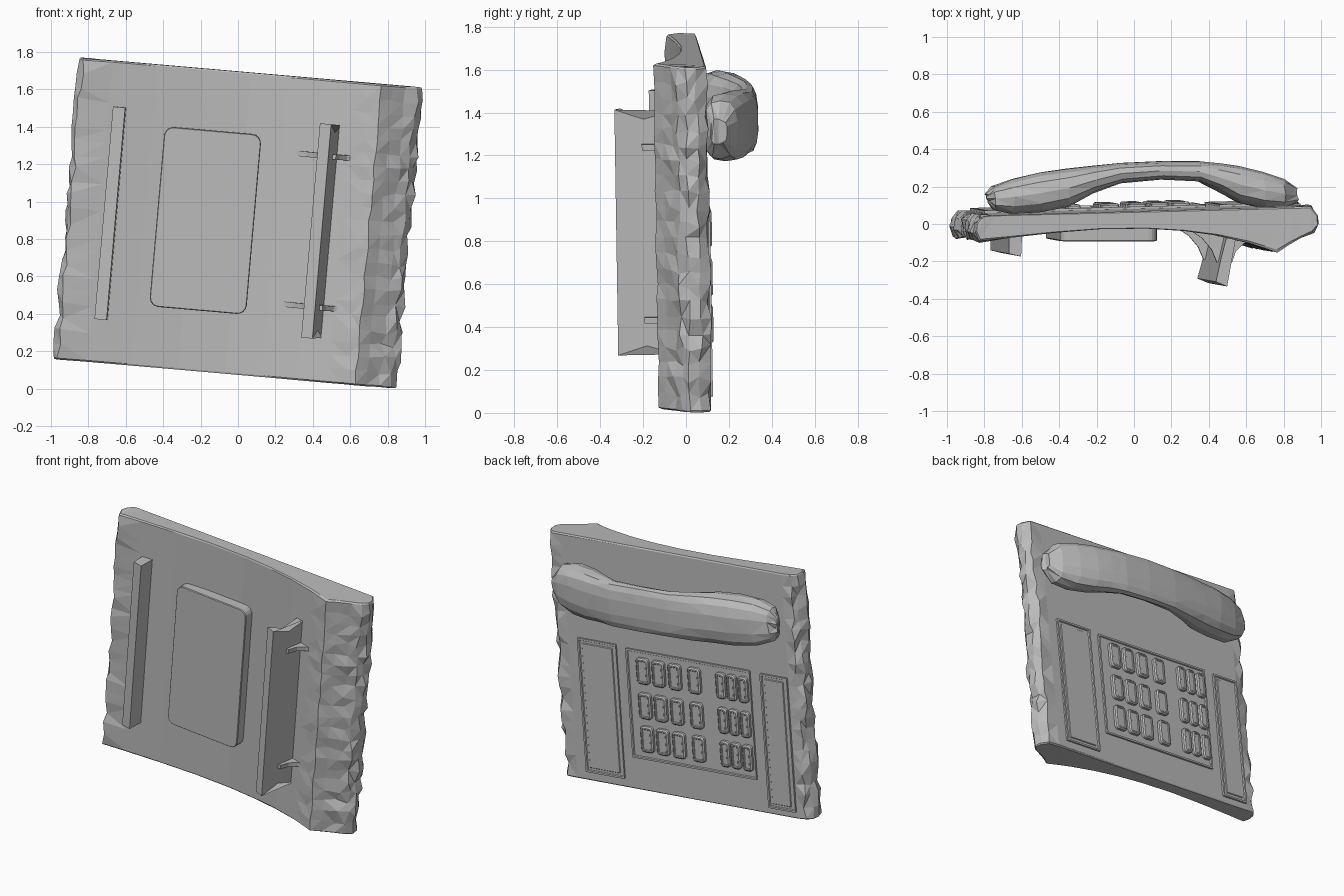
import bpy, bmesh, math, random
from mathutils import Matrix, Vector

random.seed(4)
default_cube = bpy.data.objects.get("Cube")
if default_cube:
    bpy.data.objects.remove(default_cube, do_unlink=True)

# One plain grey for the whole desk phone
grey = bpy.data.materials.new("plain_grey")
grey.use_nodes = True
grey_value = (0.5, 0.5, 0.5, 1)
grey.diffuse_color = grey_value
grey.node_tree.nodes["Principled BSDF"].inputs["Base Color"].default_value = grey_value

# Frames: the tilted body, and its slightly slanted key side
BODY = (Matrix.Translation((0, 0, 0.885))
        @ Matrix.Rotation(math.radians(5), 4, "Y")
        @ Matrix.Rotation(math.radians(0.9), 4, "X"))
KEY_SIDE = BODY @ Matrix.Translation((0, 0.083, 0)) @ Matrix.Rotation(math.radians(1.5), 4, "Z")


def finish(name, bm, frame=BODY, triangulate=False):
    """Turn a bmesh into a named grey object placed in the given frame."""
    if triangulate:
        bmesh.ops.triangulate(bm, faces=bm.faces[:])
    bmesh.ops.recalc_face_normals(bm, faces=bm.faces[:])
    mesh = bpy.data.meshes.new(name)
    bm.to_mesh(mesh)
    bm.free()
    mesh.materials.append(grey)
    obj = bpy.data.objects.new(name, mesh)
    bpy.context.scene.collection.objects.link(obj)
    obj.matrix_world = frame
    return obj


def loft(rings):
    """Skin a list of equal-sized point rings and cap both ends."""
    bm = bmesh.new()
    rows = [[bm.verts.new(p) for p in ring] for ring in rings]
    count = len(rows[0])
    for low, high in zip(rows, rows[1:]):
        for i in range(count):
            j = (i + 1) % count
            bm.faces.new((low[i], low[j], high[j], high[i]))
    bm.faces.new(rows[0])
    bm.faces.new(rows[-1])
    return bm


def extrude_profile(name, profile, bottom, top):
    rings = [[(x, y, z) for x, y in profile] for z in (bottom, top)]
    return finish(name, loft(rings))


def rounded_outline(width, height, radius, y, steps=4):
    points = []
    for quarter, (sx, sz) in enumerate(((1, 1), (-1, 1), (-1, -1), (1, -1))):
        for k in range(steps + 1):
            angle = (quarter + k / steps) * math.pi / 2
            points.append((sx * (width / 2 - radius) + radius * math.cos(angle), y,
                           sz * (height / 2 - radius) + radius * math.sin(angle)))
    return points


def slab(name, x, z, width, height, radius, y_levels, frame):
    """Rounded block built from (y, inset) levels."""
    rings = [rounded_outline(width - 2 * inset, height - 2 * inset,
                             max(radius - inset, 0.002), y) for y, inset in y_levels]
    return finish(name, loft(rings), frame @ Matrix.Translation((x, 0, z)))


# Body: arched underside, thick lip on one end, crumpled side edges
profile = [(-0.90, -0.08), (-0.74, -0.062), (-0.5, -0.035), (-0.25, -0.015),
           (0, -0.012), (0.2, -0.025), (0.38, -0.05), (0.55, -0.09), (0.64, -0.12),
           (0.7, -0.14), (0.76, -0.10), (0.83, -0.06), (0.89, -0.03), (0.92, 0.01),
           (0.915, 0.06), (0.88, 0.105), (0.8, 0.105), (-0.82, 0.06),
           (-0.88, 0.055), (-0.91, 0.02), (-0.92, -0.03)]
rows = 22
rings = []
for row in range(rows + 1):
    z = -0.8 + 1.6 * row / rows
    ring = []
    for x, y in profile:
        rough = 0.015 if x < -0.87 or x > 0.82 else 0.007 if x > 0.6 and y < 0 else 0
        if row in (0, rows):
            rough *= 0.2
        dz = random.uniform(-1, 1) * rough
        ring.append((x + random.uniform(-1, 1) * rough,
                     y + random.uniform(-1, 1) * rough * 0.8, z + dz))
    rings.append(ring)
# softened top and bottom rims
for ring, direction in ((rings[0], -1), (rings[-1], 1)):
    rim = [(x * 0.995, 0.02 + (y - 0.02) * 0.9, z + direction * 0.008) for x, y, z in ring]
    rings.insert(0 if direction < 0 else len(rings), rim)
finish("body", loft(rings), triangulate=True)

# Underside: label plate, low foot and tall foot
slab("base_plate", -0.175, 0, 0.52, 0.965, 0.05, [(0, 0), (-0.08, 0), (-0.085, 0.004)], BODY)
extrude_profile("low_foot", [(-0.72, -0.05), (-0.65, -0.05), (-0.655, -0.165), (-0.72, -0.15)],
                -0.575, 0.565)

# Tall foot with shallow notched ends
foot_section = [(0.45, -0.05), (0.42, -0.18), (0.39, -0.30),
                (0.45, -0.325), (0.475, -0.19), (0.50, -0.05)]
foot_ends = [0.57, 0.53, 0.575, 0.575, 0.53, 0.57]
finish("tall_foot", loft([[(x, y, sign * z) for (x, y), z in zip(foot_section, foot_ends)]
                          for sign in (-1, 1)]))

# Curved ribs bracing the tall foot
rib_profile = [(0.27, -0.03), (0.33, -0.07), (0.38, -0.13), (0.41, -0.2),
               (0.49, -0.2), (0.51, -0.14), (0.55, -0.10), (0.61, -0.08)]
for label, z in (("upper", 0.4), ("lower", -0.41)):
    extrude_profile(label + "_foot_rib", rib_profile, z - 0.014, z + 0.014)

# Handset: stations of (x, inner y, outer y, half width)
stations = [(-0.835, 0.12, 0.17, 0.05), (-0.80, 0.08, 0.21, 0.11), (-0.70, 0.06, 0.25, 0.15),
            (-0.55, 0.07, 0.285, 0.16), (-0.40, 0.10, 0.305, 0.16), (-0.27, 0.17, 0.32, 0.155),
            (-0.12, 0.225, 0.335, 0.15), (0.1, 0.245, 0.345, 0.15), (0.3, 0.235, 0.345, 0.15),
            (0.41, 0.18, 0.335, 0.155), (0.52, 0.12, 0.32, 0.16), (0.65, 0.09, 0.29, 0.16),
            (0.76, 0.09, 0.25, 0.135), (0.83, 0.12, 0.20, 0.06)]
sides = 14
rings = []
for x, inner, outer, half in stations:
    ring = []
    for k in range(sides):
        angle = math.tau * k / sides
        c, s = math.cos(angle), math.sin(angle)
        across = math.copysign(abs(c) ** 0.75, c) * half
        depth = math.copysign(abs(s) ** 0.75, s) * (outer - inner) / 2
        ring.append((x + random.uniform(-1, 1) * 0.01,
                     (inner + outer) / 2 + depth, 0.5 + across + random.uniform(-1, 1) * 0.004))
    rings.append(ring)
finish("handset", loft(rings), triangulate=True)

# Key side: framed panels with a shallow step around the inner field
FRAME_STEPS = [(-0.02, 0), (0.012, 0), (0.012, 0.012), (0.005, 0.016)]
CARD_STEPS = FRAME_STEPS + [(0.005, 0.03), (0.01, 0.034)]
for name, left, right, low, high, steps in (
        ("keypad_panel", -0.54, 0.375, -0.595, 0.125, FRAME_STEPS),
        ("wide_card_panel", 0.445, 0.73, -0.75, 0.135, CARD_STEPS),
        ("narrow_card_panel", -0.815, -0.615, -0.765, 0.12, CARD_STEPS)):
    slab(name, (left + right) / 2, (low + high) / 2, right - left, high - low,
         0.005, steps, KEY_SIDE)

# Keys: four wide and three narrow columns in three rows
KEY_STEPS = [(0, 0), (0.022, 0), (0.03, 0.008), (0.03, 0.016), (0.026, 0.02)]
columns = [(0.25, 0.09), (0.135, 0.09), (0.015, 0.09), (-0.13, 0.09),
           (-0.325, 0.068), (-0.405, 0.068), (-0.49, 0.068)]
for row, z in enumerate((-0.005, -0.235, -0.455)):
    for column, (x, width) in enumerate(columns):
        slab(f"key_row{row}_column{column}", x, z, width, 0.17, 0.022, KEY_STEPS, KEY_SIDE)
